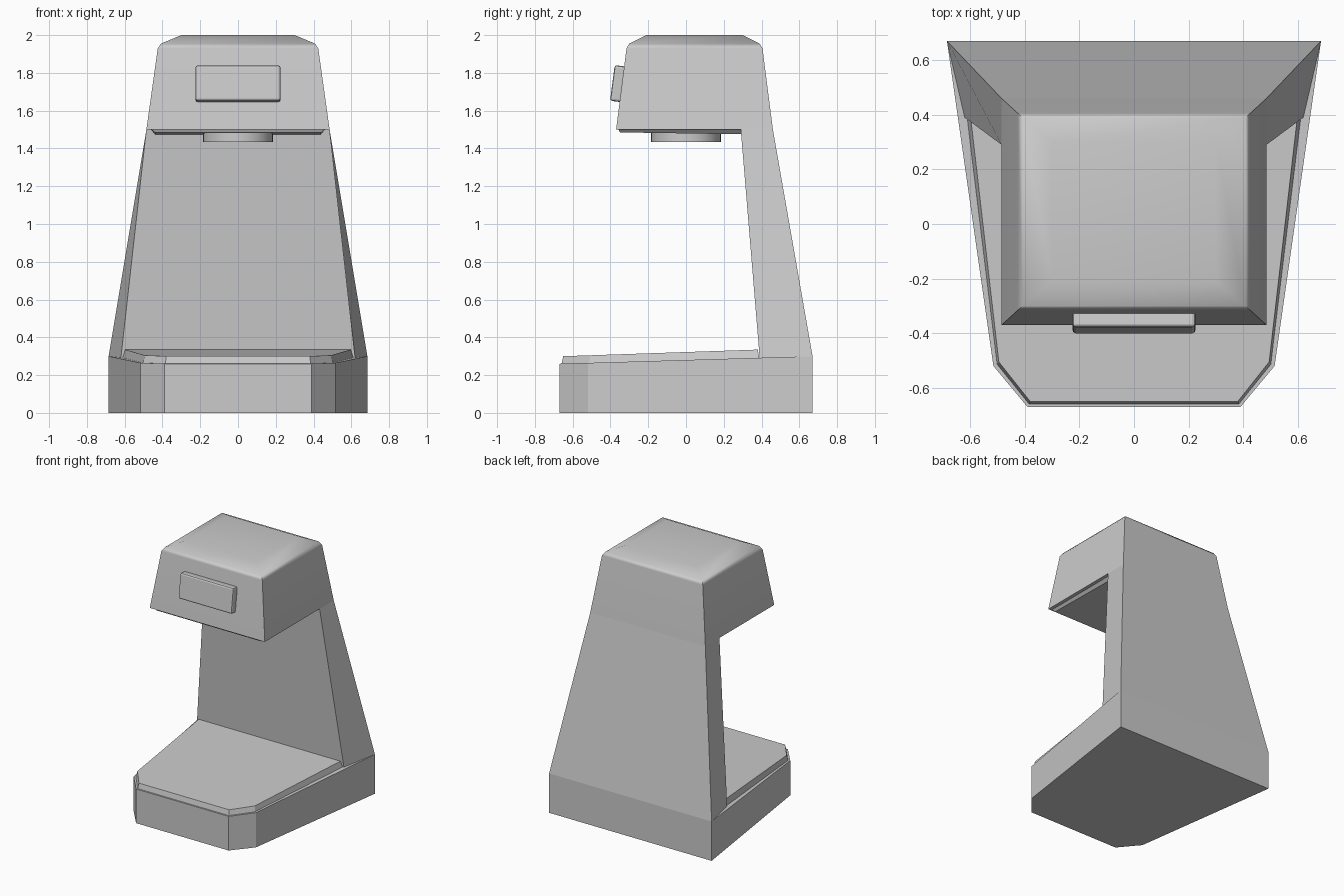
import bpy, bmesh, math

if "Cube" in bpy.data.objects:
    bpy.data.objects.remove(bpy.data.objects["Cube"])


def loft(name, rings, smooth=None):
    """Skin a stack of equal-length point rings and cap both ends."""
    bm = bmesh.new()
    loops = [[bm.verts.new(p) for p in ring] for ring in rings]
    n = len(loops[0])
    for a, b in zip(loops, loops[1:]):
        for i in range(n):
            j = (i + 1) % n
            bm.faces.new((a[i], a[j], b[j], b[i]))
    bm.faces.new(loops[0][::-1])
    bm.faces.new(loops[-1])
    bmesh.ops.recalc_face_normals(bm, faces=bm.faces)
    mesh = bpy.data.meshes.new(name)
    bm.to_mesh(mesh)
    bm.free()
    obj = bpy.data.objects.new(name, mesh)
    bpy.context.collection.objects.link(obj)
    if smooth:
        shade(obj, smooth)
    return obj


def shade(obj, degrees):
    bpy.ops.object.select_all(action='DESELECT')
    obj.select_set(True)
    bpy.context.view_layer.objects.active = obj
    bpy.ops.object.shade_smooth_by_angle(angle=math.radians(degrees))
    mod = obj.modifiers.new("weighted", 'WEIGHTED_NORMAL')
    mod.keep_sharp = True


def outline(half, z):
    """Mirror a right-hand outline (x, y) across x = 0; z is a function of y."""
    full = half + [(-x, y) for x, y in reversed(half)]
    return [(x, y, z(y)) for x, y in full]


def rect(x, y0, y1, z):
    return outline([(x, y0), (x, y1)], lambda y: z)


def slope(y0, z0, y1, z1):
    return lambda y: z0 + (z1 - z0) * (y - y0) / (y1 - y0)


# Base with chamfered front corners and a gently rising top
base_half = [(0.39, -0.67), (0.515, -0.52), (0.685, 0.67)]
base_top = slope(-0.67, 0.26, 0.67, 0.30)
loft("base", [outline(base_half, lambda y: 0), outline(base_half, base_top)])

# Raised plate lying on the base
loft("tray", [
    outline([(0.385, -0.66), (0.502, -0.515), (0.612, 0.388)], lambda y: base_top(y) - 0.005),
    outline([(0.38, -0.65), (0.495, -0.505), (0.597, 0.38)], slope(-0.65, 0.30, 0.38, 0.335)),
])

# Tapering column
loft("column", [
    outline([(0.62, 0.39), (0.685, 0.67)], base_top),
    outline([(0.485, 0.29), (0.485, 0.46)], lambda y: 1.50),
])

# Head with softened shoulder and sloped crown
loft("head", [
    rect(0.485, -0.37, 0.46, 1.50),
    rect(0.425, -0.315, 0.405, 1.93),
    rect(0.408, -0.30, 0.39, 1.955),
    rect(0.30, -0.21, 0.30, 2.0),
], 35)

# Underside panel of the head
loft("head_underside", [
    outline([(0.44, -0.35), (0.44, 0.30)], slope(-0.35, 1.485, 0.30, 1.475)),
    rect(0.465, -0.36, 0.31, 1.505),
])

# Round lens below the head
bpy.ops.mesh.primitive_cylinder_add(vertices=32, radius=0.185, depth=0.06,
                                    location=(0, 0, 1.465))
lens = bpy.context.object
lens.name = "lens"
shade(lens, 35)

# Tilted display on the front of the head
bpy.ops.mesh.primitive_cube_add(size=1, location=(0, -0.36, 1.743),
                                rotation=(math.radians(-7.5), 0, 0))
display = bpy.context.object
display.name = "display"
display.scale = (0.45, 0.06, 0.19)
bpy.ops.object.transform_apply(location=False, rotation=False, scale=True)
bevel = display.modifiers.new("bevel", 'BEVEL')
bevel.width = 0.012
bevel.segments = 2
